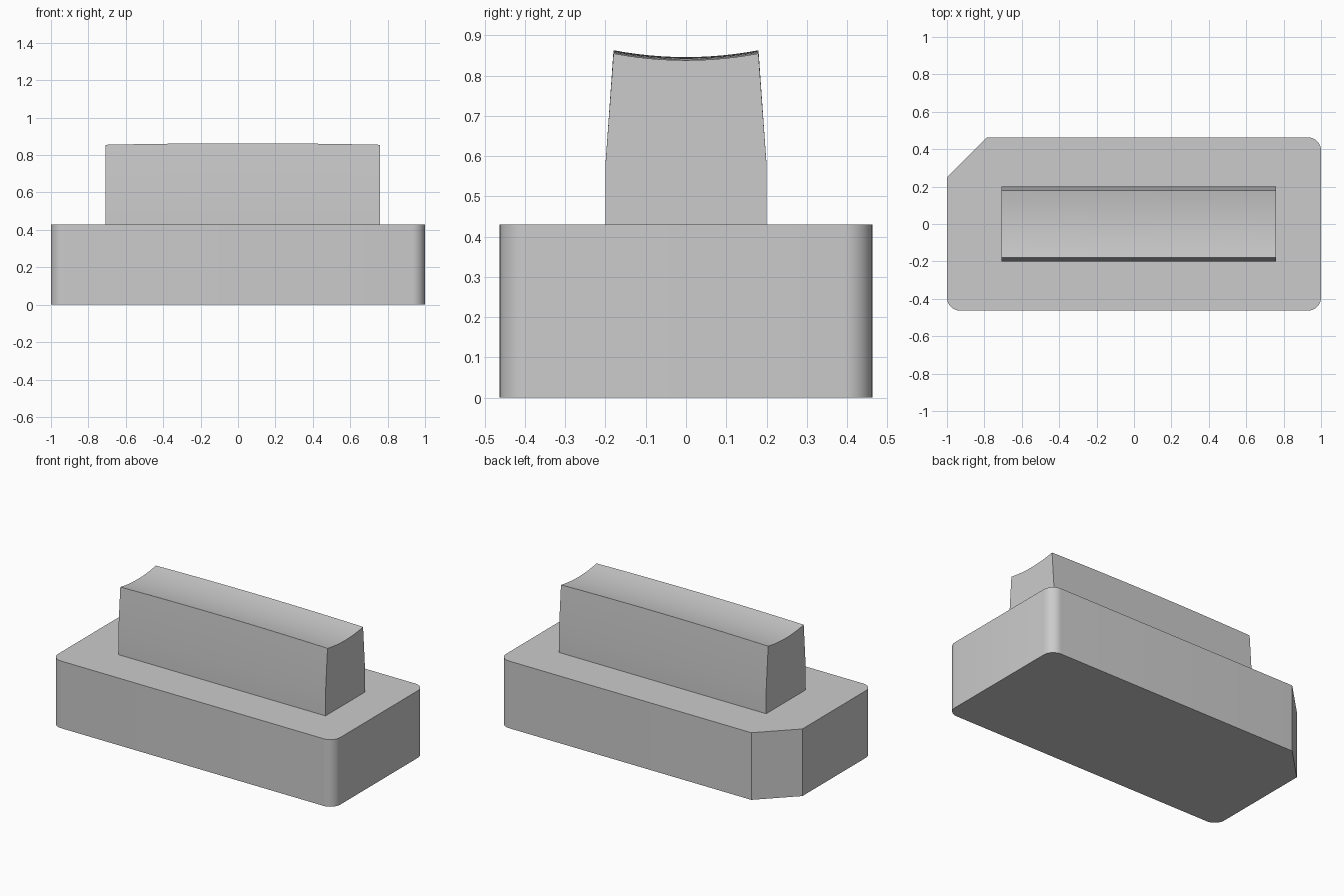
import bpy, bmesh, math

cube = bpy.data.objects.get("Cube")
if cube:
    bpy.data.objects.remove(cube)

# One plain grey for the whole model
GREY = (0.6, 0.6, 0.6, 1)
grey = bpy.data.materials.new("plain grey")
grey.use_nodes = True
grey.diffuse_color = GREY
grey.node_tree.nodes["Principled BSDF"].inputs["Base Color"].default_value = GREY


def loft(name, sections):
    """Skin matching closed cross-sections and cap both ends."""
    bm = bmesh.new()
    rings = [[bm.verts.new(p) for p in s] for s in sections]
    for a, b in zip(rings, rings[1:]):
        for i in range(len(a)):
            j = (i + 1) % len(a)
            bm.faces.new((a[i], a[j], b[j], b[i]))
    bm.faces.new(rings[0])
    bm.faces.new(rings[-1])
    bmesh.ops.recalc_face_normals(bm, faces=bm.faces)
    mesh = bpy.data.meshes.new(name)
    bm.to_mesh(mesh)
    bm.free()
    mesh.materials.append(grey)
    obj = bpy.data.objects.new(name, mesh)
    bpy.context.collection.objects.link(obj)
    bpy.context.view_layer.objects.active = obj
    obj.select_set(True)
    bpy.ops.object.shade_smooth_by_angle(angle=math.radians(25))
    obj.select_set(False)


# Base block: three rounded corners and one cut corner
HX, HY, R, CUT, BASE = 1.0, 0.463, 0.07, 0.213, 0.43
outline = []
for sx, sy, start in ((1, 1, 0), (-1, 1, 90), (-1, -1, 180), (1, -1, 270)):
    if (sx, sy) == (-1, 1):
        outline += [(-HX + CUT, HY), (-HX, HY - CUT)]
        continue
    for k in range(9):
        a = math.radians(start + 90 * k / 8)
        outline.append((sx * (HX - R) + R * math.cos(a),
                        sy * (HY - R) + R * math.sin(a)))
loft("base_block", [[(x, y, z) for x, y in outline] for z in (0, BASE)])

# Raised key: tapered sides, hollowed top, slight crown along its length
X0, X1, STEPS, ARC = -0.708, 0.76, 12, 12
WIDE, NARROW, SHOULDER, TOP = 0.2, 0.18, 0.58, 0.863
sections = []
for i in range(STEPS + 1):
    t = 2 * i / STEPS - 1
    x = (X0 + X1) / 2 + t * (X1 - X0) / 2
    edge = TOP - 0.008 * t * t
    ring = [(x, -WIDE, SHOULDER), (x, -WIDE, BASE),
            (x, WIDE, BASE), (x, WIDE, SHOULDER)]
    for k in range(ARC + 1):
        u = 1 - 2 * k / ARC
        ring.append((x, u * NARROW, edge - 0.017 * (1 - u * u)))
    sections.append(ring)
loft("raised_key", sections)
